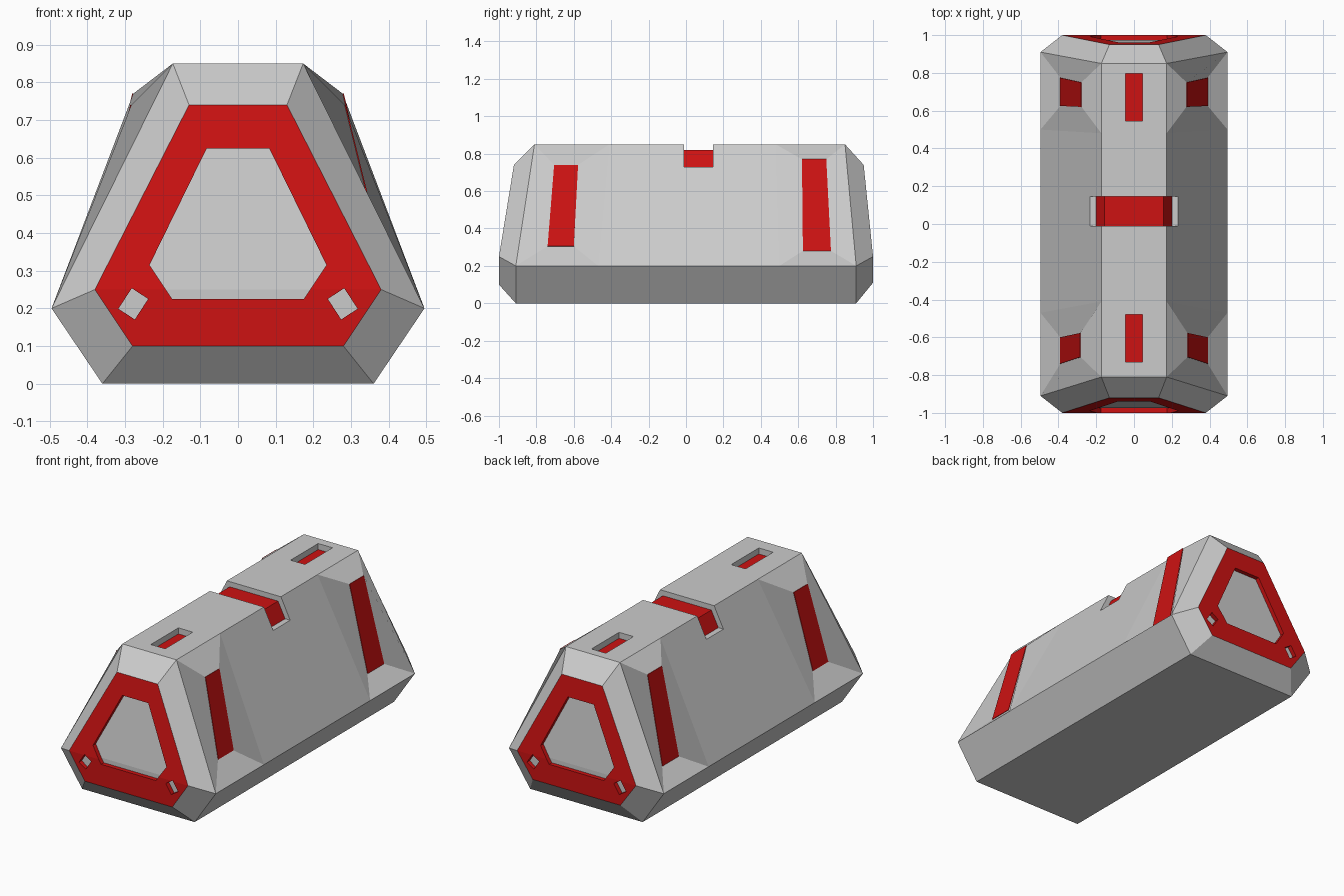
import bpy, bmesh, math
from mathutils import Vector

if "Cube" in bpy.data.objects:
    bpy.data.objects.remove(bpy.data.objects["Cube"])

red = bpy.data.materials.new("red_paint")
red.diffuse_color = (0.61, 0.006, 0.006, 1)
red.use_nodes = True
red.node_tree.nodes["Principled BSDF"].inputs["Base Color"].default_value = red.diffuse_color


def to_object(name, bm, mat=None):
    bmesh.ops.recalc_face_normals(bm, faces=bm.faces)
    me = bpy.data.meshes.new(name)
    bm.to_mesh(me)
    bm.free()
    ob = bpy.data.objects.new(name, me)
    bpy.context.collection.objects.link(ob)
    if mat:
        me.materials.append(mat)
    return ob


def loft(name, rings, mat=None, pads=None):
    """Solid through half-rings of (x, y, z), mirrored in x; pads = {segment: raised quad}."""
    bm = bmesh.new()
    loops = []
    for half in rings:
        full = list(half) + [(-x, y, z) for x, y, z in reversed(half)]
        loops.append([bm.verts.new(p) for p in full])
    n = len(loops[0])
    for s, (a, b) in enumerate(zip(loops, loops[1:])):
        for i in range(n):
            j = (i + 1) % n
            quad = [a[i], b[i], b[j], a[j]]
            if pads and s in pads and i in (1, 3):
                # inner quad follows the corner order of the side it sits on
                p = pads[s] if i == 1 else [(-pads[s][k][0], *pads[s][k][1:]) for k in (3, 2, 1, 0)]
                inner = [bm.verts.new(c) for c in p]
                for k in range(4):
                    m = (k + 1) % 4
                    bm.faces.new((quad[k], quad[m], inner[m], inner[k]))
                quad = inner
            bm.faces.new(quad)
    for l in (loops[0], loops[-1]):
        for i in range(n // 2 - 1):
            bm.faces.new((l[i], l[i + 1], l[n - 2 - i], l[n - 1 - i]))
    return to_object(name, bm, mat)


def box(name, center, size, mat=None, tilt=0):
    bm = bmesh.new()
    bmesh.ops.create_cube(bm, size=1)
    for v in bm.verts:
        v.co = Vector(a * b for a, b in zip(v.co, size))
    ob = to_object(name, bm, mat)
    ob.location = center
    ob.rotation_euler.y = tilt
    return ob


def cut(target, cutter):
    bpy.context.view_layer.update()
    mod = target.modifiers.new("cut", 'BOOLEAN')
    mod.operation, mod.solver, mod.object = 'DIFFERENCE', 'EXACT', cutter
    bpy.context.view_layer.objects.active = target
    bpy.ops.object.modifier_apply(modifier=mod.name)
    bpy.data.objects.remove(cutter)


def section(y_low, y_top):
    return [(.36, y_low, 0), (.495, y_low, .2), (.173, y_top, .85)]


def cap(y_low, y_top, z_low):
    return [(.28, y_low, z_low), (.38, y_low, .25), (.13, y_top, .74)]


def shift(ring, dy):
    return [(x, y + dy, z) for x, y, z in ring]


DEPTH = .025
front, back = cap(-1, -.92, .10), cap(1, .95, .11)

# Raised side pads: low-front, low-back, top-back, top-front corners
pads = {
    2: [(.39, -.74, .305), (.39, -.60, .305), (.283, -.577, .74), (.283, -.705, .74)],
    4: [(.39, .625, .28), (.39, .775, .28), (.278, .75, .77), (.278, .62, .77)],
}

# Hull with bevelled ends and recessed end floors
hull = loft("hull", [shift(front, DEPTH), front, section(-.91, -.81), section(-.47, -.41),
                     section(.50, .48), section(.91, .85), back, shift(back, -DEPTH)], pads=pads)

# Red panels on the side pads
for label, pts in zip(("front", "back"), pads.values()):
    for side, s in (("right", 1), ("left", -1)):
        bm = bmesh.new()
        bm.faces.new([bm.verts.new((s * x, y, z)) for x, y, z in pts])
        panel = to_object(f"side_panel_{label}_{side}", bm, red)
        mod = panel.modifiers.new("thickness", 'SOLIDIFY')
        mod.thickness, mod.offset = .006, 0

# Red end frames with a large window and two small corner holes
for label, ring, d in (("front", front, DEPTH), ("back", back, -DEPTH)):
    frame = loft(f"end_frame_{label}", [ring, shift(ring, d)], red)
    y = math.copysign(1, ring[0][1])
    window = [(.175, y * .8, .225), (.235, y * .8, .315), (.083, y * .8, .625)]
    cut(frame, loft("window_cutter", [window, shift(window, y * .4)]))
    for s in (1, -1):
        cut(frame, box("hole_cutter", (s * .278, y, .212), (.065, .3, .052),
                       tilt=-s * math.radians(-57)))

# Top slots with red floors
for label, y in (("front", -.605), ("back", .672)):
    cut(hull, box("slot_cutter", (0, y, .88), (.092, .252, .16)))
    box(f"slot_floor_{label}", (0, y, .805), (.092, .252, .02), red)

# Notch across the ridge with the red band sunk in it
Y0, Y1 = -.01, .145
cut(hull, box("notch_cutter", (0, (Y0 + Y1) / 2, .88), (.8, Y1 - Y0, .30)))
loft("ridge_band", [[(.2, y, .73), (.155, y, .82)] for y in (Y0, Y1)], red)
